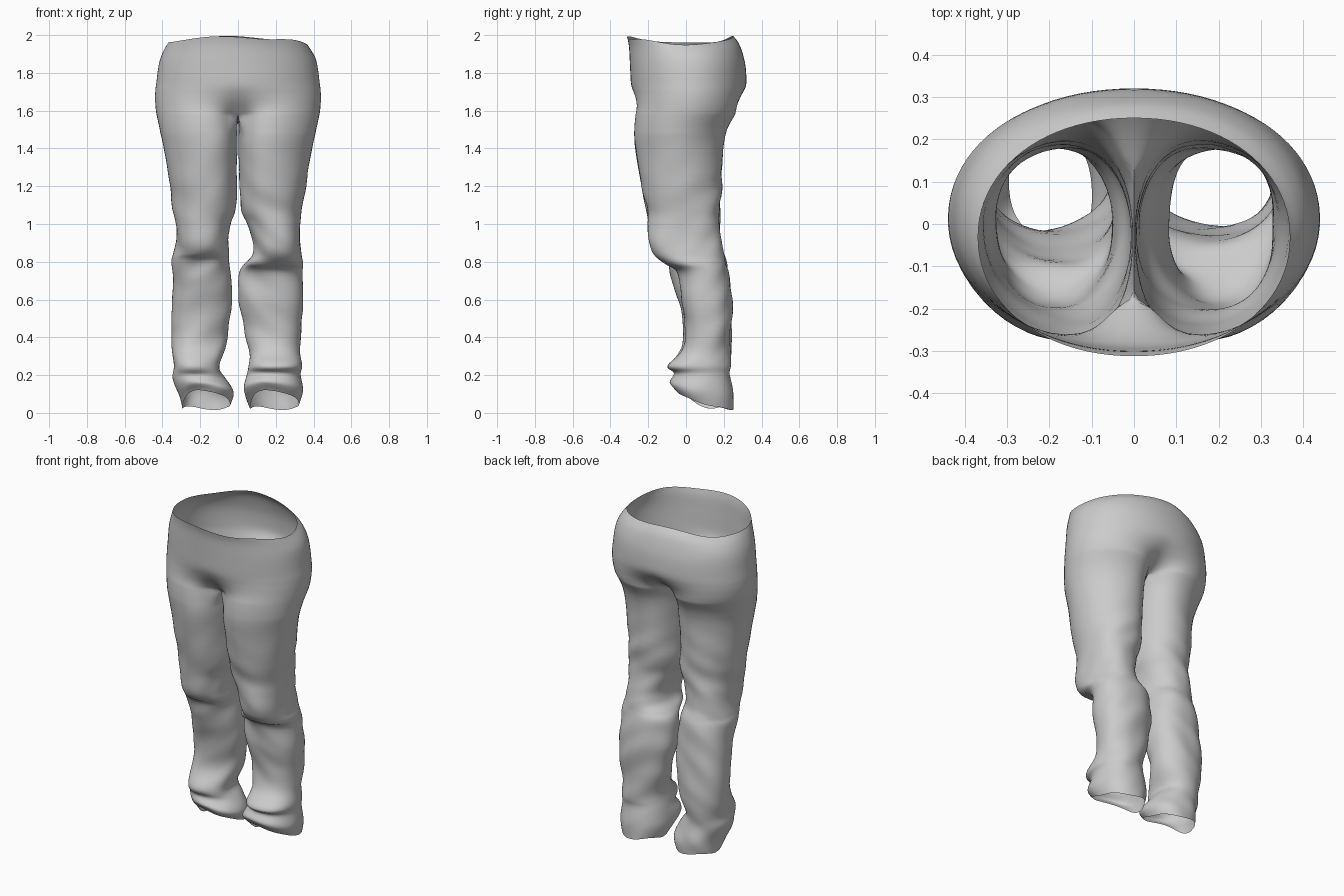
import bpy, bmesh
from math import sin, cos, radians
from mathutils import Vector, noise

if "Cube" in bpy.data.objects:
    bpy.data.objects.remove(bpy.data.objects["Cube"])

OUTER, INNER, STEPS = 44, 16, 5      # points round the outside, inside, and rings per row
FRONT, BACK = -140, 150              # leg angles where the crotch seam starts and ends

# z, half width, front y, back y
SEAT = [(1.975, .368, -.312, .25), (1.93, .392, -.302, .287), (1.85, .418, -.297, .313),
        (1.75, .432, -.292, .32), (1.68, .44, -.284, .312), (1.62, .438, -.274, .288),
        (1.58, .433, -.268, .262)]

# z, outer x, inner x, front y, back y
THIGH = [(1.58, .433, 0, -.268, .262), (1.50, .415, .004, -.275, .218),
         (1.40, .392, .003, -.268, .198), (1.20, .36, .008, -.235, .187)]
RIGHT = THIGH + [
    (1.08, .345, .02, -.21, .178), (1.0, .336, .055, -.20, .178), (.90, .332, .078, -.192, .19),
    (.835, .337, .07, -.165, .205), (.79, .35, .035, -.12, .215), (.74, .35, .015, -.045, .225),
    (.60, .345, .003, -.025, .242), (.45, .338, .035, -.004, .24), (.33, .33, .055, -.02, .235),
    (.25, .34, .05, -.095, .235), (.205, .328, .047, -.062, .232), (.13, .337, .03, -.088, .25),
    (.065, .318, .06, -.05, .25)]
LEFT = THIGH + [
    (1.08, .345, .012, -.21, .175), (1.0, .336, .042, -.20, .178), (.90, .332, .05, -.19, .187),
    (.845, .337, .045, -.16, .20), (.80, .347, .04, -.105, .21), (.70, .35, .034, -.07, .228),
    (.60, .35, .03, -.045, .236), (.45, .35, .045, -.01, .24), (.35, .345, .065, -.02, .236),
    (.25, .338, .10, -.08, .23), (.19, .345, .07, -.055, .23), (.12, .315, .03, -.08, .25),
    (.065, .30, .045, -.045, .245)]


def smoothstep(lo, hi, v):
    t = min(1, max(0, (v - lo) / (hi - lo)))
    return t * t * (3 - 2 * t)


def spline(rows):
    """Catmull-Rom rows between the given ones."""
    out = []
    for k in range(len(rows) - 1):
        a, b, c, d = (rows[min(len(rows) - 1, max(0, k + j))] for j in (-1, 0, 1, 2))
        for n in range(STEPS):
            t = n / STEPS
            out.append([q + .5 * t * (r - p + t * (2*p - 5*q + 4*r - s + t * (3*(q - r) + s - p)))
                        for p, q, r, s in zip(a, b, c, d)])
    return out + [list(rows[-1])]


def oval(angle, cx, rx, yf, yb, square=1.0, skew=0):
    """Point on an oval; angle 0 points outward, -90 to the front. Skew moves the peaks inward."""
    c, s = cos(radians(angle)), sin(radians(angle))
    power = lambda v: (1 if v > 0 else -1) * abs(v) ** square
    return Vector((cx + rx * (power(c) - skew * s * s),
                   (yf + yb) / 2 + (yb - yf) / 2 * power(s), 0))


def seat_ring(row, side):
    """Half of the waist outline, pinched into a leg shape toward the crotch."""
    z, x, yf, yb = row
    w = min(1, max(0, (1.75 - z) / .17)) ** 1.9
    rim = smoothstep(1.86, 1.975, z)
    ring = []
    for i in range(OUTER + 1):
        u = i / OUTER
        phi = -90 + 180 * u
        whole = oval(phi, 0, x, yf, yb, .96)
        leg = oval(FRONT + (BACK - FRONT) * u, x / 2, x / 2, yf, yb, 1, .2)
        p = whole.lerp(leg, w)
        if i in (0, OUTER):
            p.x = 0
        p.x *= side
        dip = -.02 + .035 * sin(radians(phi)) ** 2 + .007 * sin(12 * p.x + 10 * p.y)
        p.z = z + rim * dip
        ring.append(p)
    return ring


def leg_ring(row, side):
    """Closed leg outline with cloth wrinkles and a hem that drops at the back."""
    z, xo, xi, yf, yb = row
    cx, rx = (xo + xi) / 2, (xo - xi) / 2
    seam = smoothstep(1.46, 1.58, z)
    skew = .2 * smoothstep(1.0, 1.5, z)
    square = .9 + .1 * smoothstep(.9, 1.4, z)
    crease = .011 * (1 - smoothstep(.9, 1.45, z)) + .003 * (1 - smoothstep(1.4, 1.56, z))
    hem = 1 - smoothstep(.05, .24, z)
    ring = []
    for i in range(OUTER + INNER):
        if i <= OUTER:
            a = FRONT + (BACK - FRONT) * i / OUTER
        else:
            a = BACK + (360 + FRONT - BACK) * (i - OUTER) / INNER
        p = oval(a, cx, rx, yf, yb, square, skew)
        if i == 0 or i >= OUTER:
            p.x *= 1 - seam
        p.x = max(p.x, 0)
        s = sin(radians(a))
        # diagonal folds
        out = Vector((cos(radians(a)), s, 0))
        q = Vector((p.x * 5 + side * 7, p.y * 5, z * 8 + 5 * p.x - 4 * p.y))
        p += out * crease * noise.noise(q)
        # gathered folds behind the knee
        back = max(0, s) * smoothstep(.8, .95, z) * (1 - smoothstep(1.2, 1.45, z))
        p += out * .003 * back * sin(45 * z + 25 * p.x)
        p.x *= side
        drop = .047 - .088 * smoothstep(-1, .3, s)
        p.z = z + hem * (drop + .010 * sin(3 * radians(a) + side))
        ring.append(p)
    return ring


def loft(bm, rings, closed, side):
    grid = [[bm.verts.new(p) for p in ring] for ring in rings]
    for top, low in zip(grid, grid[1:]):
        n = len(top)
        for i in range(n if closed else n - 1):
            j = (i + 1) % n
            quad = [top[i], low[i], low[j], top[j]]
            bm.faces.new(quad if side > 0 else quad[::-1])
    return grid


bm = bmesh.new()
for side, rows in ((1, RIGHT), (-1, LEFT)):
    # seat half
    seat = loft(bm, [seat_ring(r, side) for r in spline(SEAT)], False, side)
    # leg
    leg = loft(bm, [leg_ring(r, side) for r in spline(rows)], True, side)
    if side > 0:
        seams = [r[0] for r in seat] + [r[-1] for r in seat] + leg[0]
    else:
        seams += [r[0] for r in seat] + [r[-1] for r in seat] + leg[0]
    seams += seat[-1]

# sew the halves and legs together along the shared seams only
bmesh.ops.remove_doubles(bm, verts=list(set(seams)), dist=.0008)

# soften the join between seat and legs
soft = [v for v in bm.verts if 1.49 < v.co.z < 1.70]
for _ in range(3):
    bmesh.ops.smooth_vert(bm, verts=soft, factor=.4, use_axis_x=True, use_axis_y=True, use_axis_z=True)

mesh = bpy.data.meshes.new("trousers")
bm.to_mesh(mesh)
bm.free()
trousers = bpy.data.objects.new("trousers", mesh)
bpy.context.collection.objects.link(trousers)
bpy.context.view_layer.objects.active = trousers
trousers.select_set(True)
bpy.ops.object.shade_smooth_by_angle(angle=radians(50))
